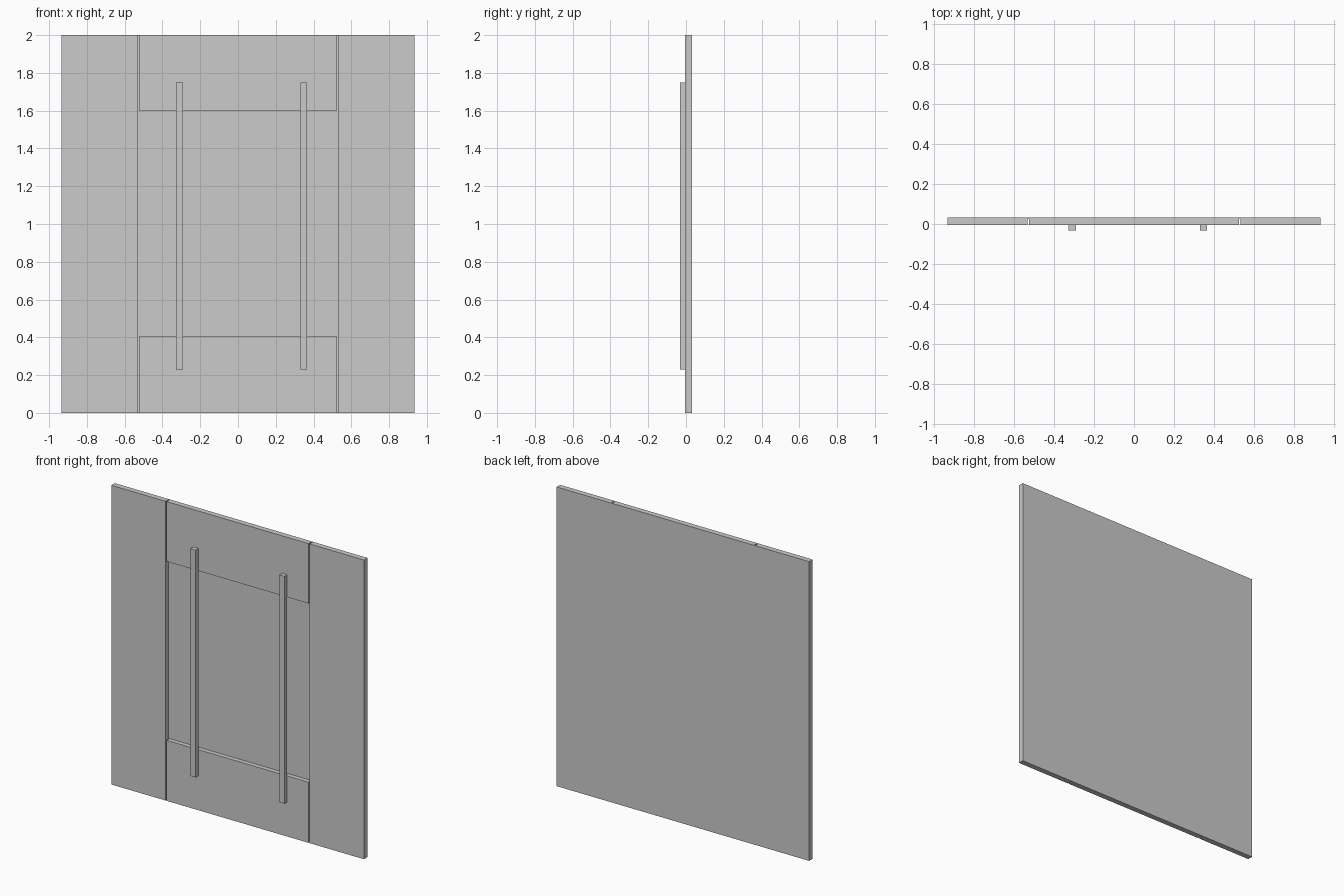
import bpy

default_cube = bpy.data.objects.get("Cube")
if default_cube:
    bpy.data.objects.remove(default_cube, do_unlink=True)

grey = bpy.data.materials.new("plain_grey")
grey.use_nodes = True
GREY = (0.6, 0.6, 0.6, 1)
grey.diffuse_color = GREY
grey.node_tree.nodes["Principled BSDF"].inputs["Base Color"].default_value = GREY


def box(name, x, y, z):
    """Box spanning the (low, high) range on each axis."""
    spans = (x, y, z)
    bpy.ops.mesh.primitive_cube_add(size=1, location=[sum(s) / 2 for s in spans])
    ob = bpy.context.object
    ob.name = name
    ob.scale = [s[1] - s[0] for s in spans]
    bpy.ops.object.transform_apply(location=False, rotation=False, scale=True)
    ob.data.materials.append(grey)
    return ob


HALF, HEIGHT = 0.934, 2.0
INNER, OUTER = 0.525, 0.533          # two sides of each narrow groove
FRONT, FLOOR, BACK = -0.004, 0.026, 0.033

# One solid slab, so that the back and the edges stay seamless
panel = box("wall_panel", (-HALF, HALF), (FRONT, BACK), (0, HEIGHT))

# Cutters: two vertical grooves and the recessed middle field
cutters = [
    box("left_groove_cutter", (INNER, OUTER), (-0.1, FLOOR), (-0.1, HEIGHT + 0.1)),
    box("right_groove_cutter", (-OUTER, -INNER), (-0.1, FLOOR), (-0.1, HEIGHT + 0.1)),
    box("recess_cutter", (-0.529, 0.529), (-0.1, FLOOR), (0.405, 1.6)),
]
for cutter in cutters:
    cut = panel.modifiers.new(cutter.name, "BOOLEAN")
    cut.operation = "DIFFERENCE"
    cut.solver = "EXACT"
    cut.object = cutter
    cutter.hide_render = True
    cutter.hide_set(True)

# Apply the cuts and drop the cutters
bpy.ops.object.select_all(action="DESELECT")
bpy.context.view_layer.objects.active = panel
panel.select_set(True)
for cutter in cutters:
    bpy.ops.object.modifier_apply(modifier=cutter.name)
    bpy.data.objects.remove(cutter, do_unlink=True)

# Upright bars on the front
for name, x in (("right_bar", -0.309), ("left_bar", 0.348)):
    box(name, (x - 0.018, x + 0.018), (-0.033, FRONT), (0.23, 1.75))
